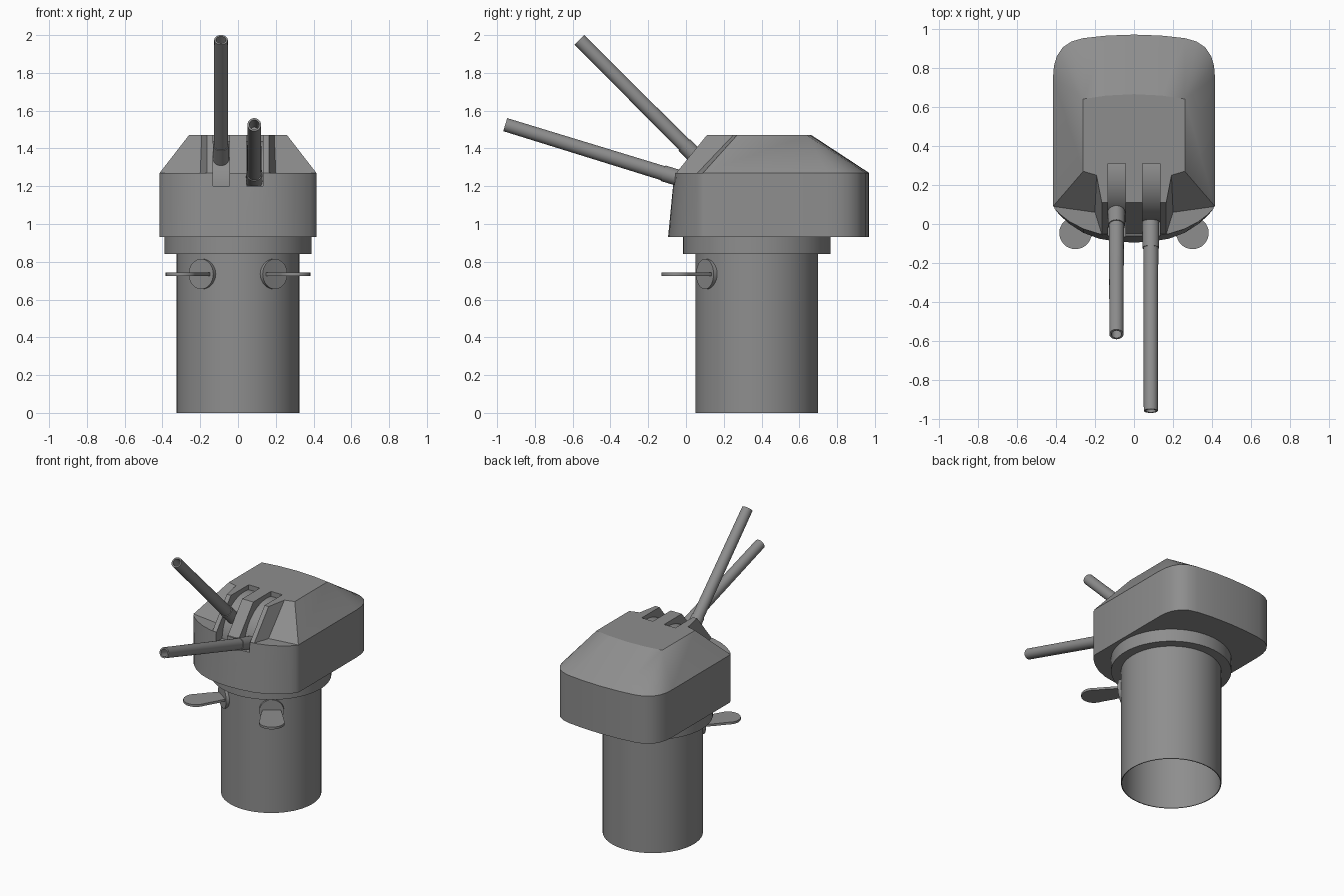
import bpy, bmesh, math
from mathutils import Vector, Matrix

if "Cube" in bpy.data.objects:
    bpy.data.objects.remove(bpy.data.objects["Cube"])

grey = bpy.data.materials.new("naval_grey")
grey.diffuse_color = (0.27, 0.27, 0.27, 1)
grey.use_nodes = True
grey.node_tree.nodes["Principled BSDF"].inputs["Base Color"].default_value = grey.diffuse_color


def finish(name, bm, smooth=30):
    bmesh.ops.remove_doubles(bm, verts=bm.verts, dist=1e-5)
    bmesh.ops.recalc_face_normals(bm, faces=bm.faces)
    me = bpy.data.meshes.new(name)
    bm.to_mesh(me)
    bm.free()
    me.materials.append(grey)
    ob = bpy.data.objects.new(name, me)
    bpy.context.collection.objects.link(ob)
    if smooth:
        bpy.ops.object.select_all(action='DESELECT')
        ob.select_set(True)
        bpy.context.view_layer.objects.active = ob
        bpy.ops.object.shade_smooth_by_angle(angle=math.radians(smooth))
    return ob


def revolve(name, profile, origin, axis, steps=32):
    """Spin (radius, distance) points around an axis."""
    bm = bmesh.new()
    vs = [bm.verts.new((r, 0, t)) for r, t in profile]
    es = [bm.edges.new(p) for p in zip(vs, vs[1:])]
    bmesh.ops.spin(bm, geom=vs + es, cent=(0, 0, 0), axis=(0, 0, 1),
                   angle=math.tau, steps=steps, use_duplicate=False)
    rot = Vector(axis).to_track_quat('Z', 'Y').to_matrix().to_4x4()
    bm.transform(Matrix.Translation(origin) @ rot)
    return finish(name, bm)


def rod(name, radius, a, b, steps=32):
    a, b = Vector(a), Vector(b)
    n = (b - a).length
    return revolve(name, [(0, 0), (radius, 0), (radius, n), (0, n)], a, b - a, steps)


def loft(name, low, high, z0, z1, smooth=30):
    """Closed solid between two half outlines, mirrored across x = 0."""
    def ring(half, z):
        other = [(-x, y) for x, y in reversed(half) if x > 0]
        return [bm.verts.new((x, y, z)) for x, y in half + other]
    bm = bmesh.new()
    a, b = ring(low, z0), ring(high, z1)
    n = len(a)
    bm.faces.new(a)
    bm.faces.new(b)
    for i in range(n):
        j = (i + 1) % n
        bm.faces.new((a[i], a[j], b[j], b[i]))
    return finish(name, bm, smooth)


# hollow column and the ring that carries the gunhouse
revolve("column", [(0, .845), (.325, .845), (.325, 0), (.319, 0), (.319, .83), (0, .83)],
        (0, .375, 0), (0, 0, 1), 64)
rod("turret_ring", .39, (0, .375, .84), (0, .375, .935), 64)

# gunhouse walls: curved, raked front and rounded rear
rear = [(.415, .75), (.41, .81), (.395, .86), (.365, .905), (.32, .935),
        (.26, .952), (.14, .965), (0, .97)]
front_low = [(0, -.095), (.09, -.09), (.18, -.075), (.26, -.045), (.33, 0),
             (.38, .045), (.405, .075), (.415, .10)]
front_high = [(0, -.062), (.09, -.06), (.18, -.05), (.26, -.025), (.33, .012),
              (.38, .05), (.405, .075), (.415, .10)]
walls = loft("gunhouse_walls", front_low + rear, front_high + rear, .93, 1.27)

# sloped roof with a projecting gun shield between the front corners
shield_low = [(.165, -.052), (.2, .06), (.415, .09)]
shield_high = [(.165, .11), (.192, .25), (.26, .27)]
roof_rear = [(.26, .64)] * 6 + [(.14, .658), (0, .665)]
roof = loft("gunhouse_roof", shield_low + rear, shield_high + roof_rear, 1.27, 1.47, 20)

# gun slots cut through roof, shield and upper wall
for side in (-1, 1):
    bm = bmesh.new()
    bmesh.ops.create_cube(bm, size=1)
    bm.transform(Matrix.Translation((side * .0885, .055, 1.4))
                 @ Matrix.Diagonal((.089, .51, .4, 1)))
    cutter = finish("slot_cutter", bm, 0)
    cutter.hide_render = True
    cutter.hide_viewport = True
    for ob in (walls, roof):
        mod = ob.modifiers.new("gun_slot", 'BOOLEAN')
        mod.operation = 'DIFFERENCE'
        mod.solver = 'EXACT'
        mod.object = cutter
    # curved mantlet filling the slot
    rod("mantlet", .25, (side * .0885 - .0443, .26, 1.19),
        (side * .0885 + .0443, .26, 1.19), 64)

# two guns at different elevations, each with a sleeve and an open bore
for x, base, muzzle, sleeve in ((-.09, (.14, 1.27), (-.565, 1.975), .21),
                                (.086, (.06, 1.213), (-.957, 1.526), .19)):
    a, b = Vector((x, *base)), Vector((x, *muzzle))
    n = (b - a).length
    revolve("gun_barrel", [(0, 0), (.039, 0), (.036, n), (.026, n), (.023, n - .12),
                           (0, n - .12)], a, b - a)
    rod("gun_sleeve", .043, a, a + (b - a).normalized() * sleeve)

# round wall pads with a horizontal paddle on each side of the column
for side in (-1, 1):
    out = Vector((side * .58, -.814, 0))
    across = Vector((.814, side * .58, 0))
    pad = Vector((0, .375, .735)) + out * .32
    rod("wall_pad", .08, pad - out * .03, pad + out * .018)
    outline = [(.055, -.01), (.07, .08)]
    outline += [(.083 * math.cos(t), .197 + .083 * math.sin(t))
                for t in (math.pi * (i / 20 * 1.2 - .1) for i in range(21))]
    outline += [(-.07, .08), (-.055, -.01)]
    bm = bmesh.new()
    face = bm.faces.new([bm.verts.new(pad + across * u + out * v + Vector((0, 0, -.009)))
                         for u, v in outline])
    top = bmesh.ops.extrude_face_region(bm, geom=[face])["geom"]
    bmesh.ops.translate(bm, vec=(0, 0, .016),
                        verts=[g for g in top if isinstance(g, bmesh.types.BMVert)])
    finish("paddle", bm)
